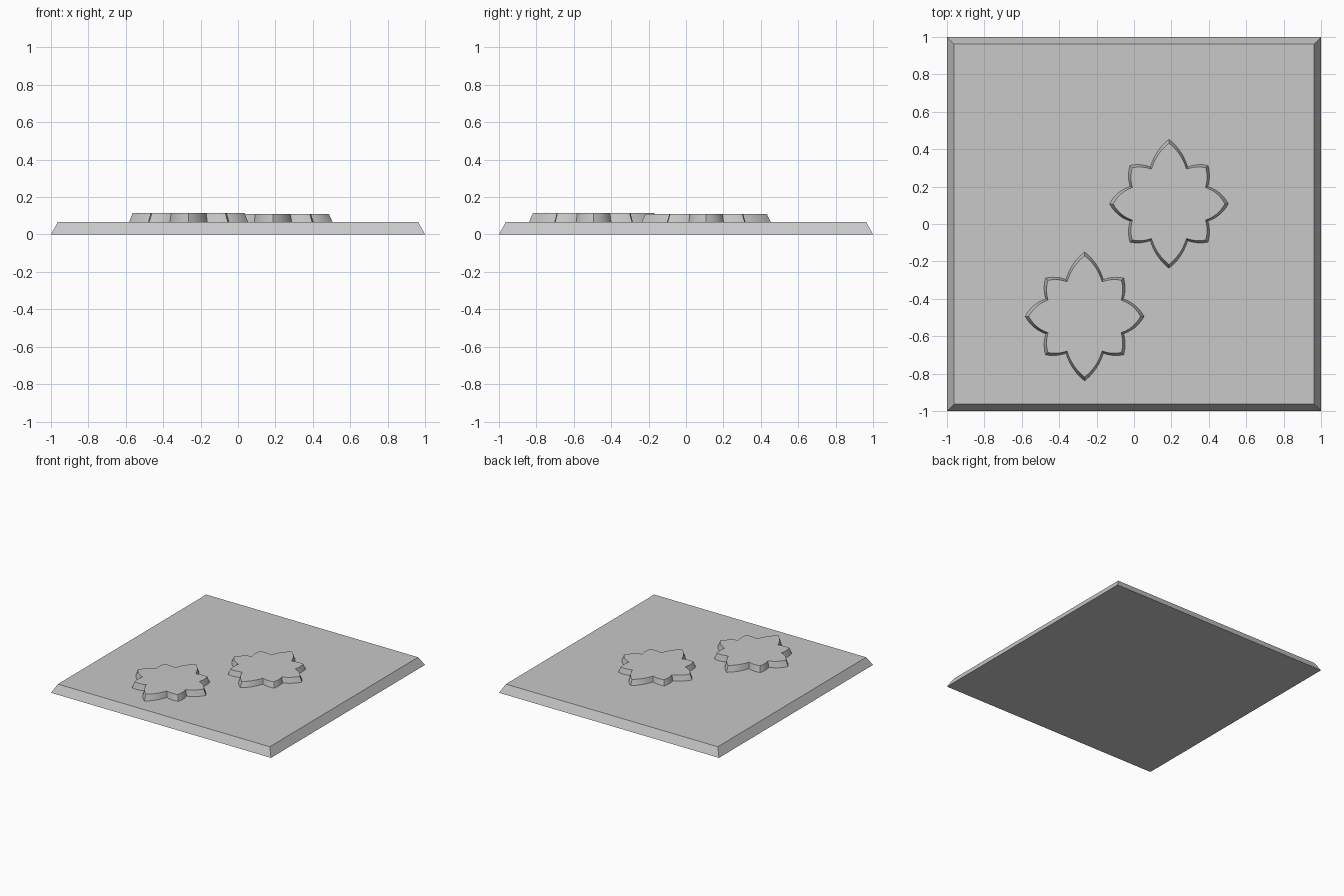
import bpy, bmesh, math
from mathutils import Vector

cube = bpy.data.objects.get("Cube")
if cube:
    bpy.data.objects.remove(cube, do_unlink=True)

# One stone grey for every part
GREY = (0.58, 0.58, 0.58, 1)
stone = bpy.data.materials.new("stone_grey")
stone.use_nodes = True
stone.diffuse_color = GREY
stone.node_tree.nodes["Principled BSDF"].inputs["Base Color"].default_value = GREY

PLATE_TOP = 0.067


def tapered_solid(name, outline, scale, z0, z1, centre, closed_base):
    """Loft an outline from z0 to a scaled copy at z1 and cap it."""
    bm = bmesh.new()
    low = [bm.verts.new((p.x, p.y, z0)) for p in outline]
    high = [bm.verts.new((p.x * scale, p.y * scale, z1)) for p in outline]
    n = len(outline)
    for i in range(n):
        j = (i + 1) % n
        bm.faces.new((low[i], low[j], high[j], high[i]))
    bm.faces.new(high)
    if closed_base:
        bm.faces.new(low[::-1])
    mesh = bpy.data.meshes.new(name)
    bm.to_mesh(mesh)
    bm.free()
    mesh.materials.append(stone)
    obj = bpy.data.objects.new(name, mesh)
    obj.location = (centre[0], centre[1], 0)
    bpy.context.collection.objects.link(obj)
    bpy.ops.object.select_all(action="DESELECT")
    obj.select_set(True)
    bpy.context.view_layer.objects.active = obj
    bpy.ops.object.shade_smooth_by_angle(angle=math.radians(25))
    return obj


def arc(a, b, bulge, steps=6):
    """Points from a towards b, bowed outwards (to the right of travel)."""
    a, b = Vector(a), Vector(b)
    d = b - a
    side = Vector((d.y, -d.x)).normalized() * bulge
    return [a + d * t + side * 4 * t * (1 - t)
            for t in (k / steps for k in range(steps))]


def flower_outline():
    # One quadrant, counter-clockwise: side petal, corner petal, top petal
    tip_x, notch_x, corner = (0.318, 0), (0.208, 0.093), (0.209, 0.205)
    notch_y, tip_y = (0.1, 0.197), (0, 0.345)
    quad = (arc(tip_x, notch_x, 0.014) + arc(notch_x, corner, 0.008)
            + arc(corner, notch_y, 0.008) + arc(notch_y, tip_y, 0.014))
    end = [Vector(tip_y)]
    left = [Vector((-p.x, p.y)) for p in reversed(quad)]
    upper = quad + end + left
    return upper + [-p for p in upper[1:-1]]


# Square plate with sloping edges
square = [Vector(c) for c in ((-1, -1), (1, -1), (1, 1), (-1, 1))]
tapered_solid("base_plate", square, 0.963, 0, PLATE_TOP, (0, 0), True)

# Two raised flower blocks of slightly different height
flower = flower_outline()
tapered_solid("front_flower", flower, 0.94, PLATE_TOP, 0.115, (-0.264, -0.494), False)
tapered_solid("back_flower", flower, 0.94, PLATE_TOP, 0.11, (0.187, 0.108), False)
